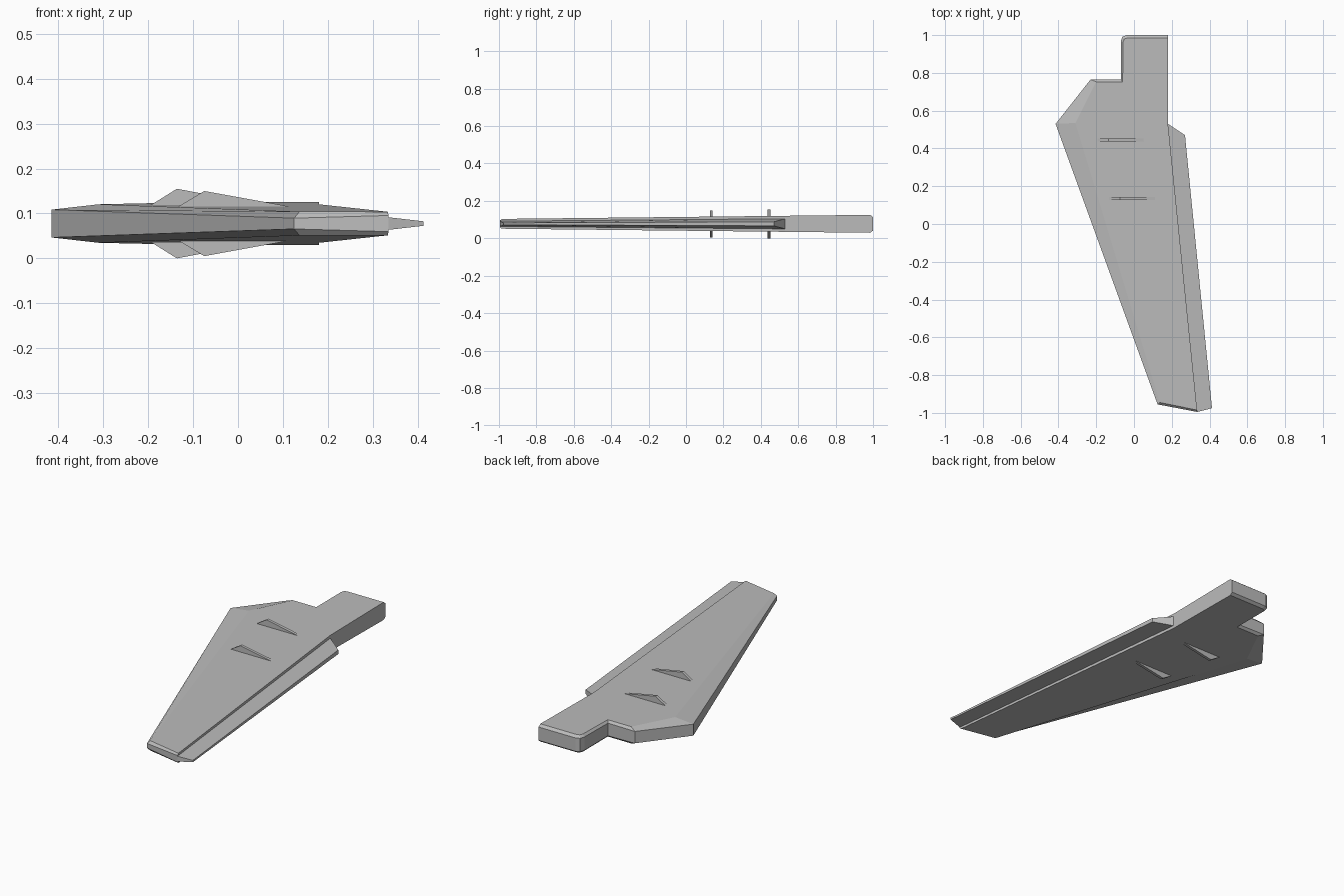
import bpy
import bmesh

cube = bpy.data.objects.get("Cube")
if cube:
    bpy.data.objects.remove(cube, do_unlink=True)

MID = 0.0775  # height of the wing's symmetry plane

grey = bpy.data.materials.new("matte_grey")
grey.use_nodes = True
grey.diffuse_color = (0.5, 0.5, 0.5, 1)
grey.node_tree.nodes["Principled BSDF"].inputs["Base Color"].default_value = (0.5, 0.5, 0.5, 1)


def skin_half(y):
    """Half thickness of the wing, thinning evenly towards the tip."""
    return 0.037 + 0.011 * y


def loft(name, rings):
    """Join closed rings of points with quads and cap both ends."""
    bm = bmesh.new()
    loops = [[bm.verts.new(p) for p in ring] for ring in rings]
    n = len(loops[0])
    for a, b in zip(loops, loops[1:]):
        for i in range(n):
            j = (i + 1) % n
            bm.faces.new((a[i], a[j], b[j], b[i]))
    bm.faces.new(loops[0])
    bm.faces.new(loops[-1])
    bmesh.ops.recalc_face_normals(bm, faces=bm.faces)
    mesh = bpy.data.meshes.new(name)
    bm.to_mesh(mesh)
    bm.free()
    mesh.materials.append(grey)
    obj = bpy.data.objects.new(name, mesh)
    bpy.context.collection.objects.link(obj)
    return obj


# Wing panel: rim x, rim y, rim half height, flat skin x, flat skin y
outline = [
    (0.18, 1.0, 0.036, 0.18, 0.985),
    (-0.04, 1.0, 0.036, -0.035, 0.985),
    (-0.062, 0.991, 0.036, -0.051, 0.98),
    (-0.07, 0.965, 0.036, -0.058, 0.963),
    (-0.07, 0.765, 0.034, -0.06, 0.753),
    (-0.23, 0.765, 0.032, -0.20, 0.753),
    (-0.415, 0.53, 0.031, -0.31, 0.535),
    (0.125, -0.955, 0.012, 0.137, -0.945),
    (0.335, -0.995, 0.018, 0.334, -0.985),
    (0.18, 0.53, 0.030, 0.18, 0.53),
]


def skin(side):
    return [(x, y, MID + side * skin_half(y)) for _, _, _, x, y in outline]


def rim(side):
    return [(x, y, MID + side * h) for x, y, h, _, _ in outline]


loft("wing_panel", [skin(-1), rim(-1), rim(1), skin(1)])

# Tapered edge flap along the straight side
flap = [(0.18, 0.53, 0.027), (0.335, -0.995, 0.014),
        (0.413, -0.975, 0.005), (0.27, 0.47, 0.011)]
loft("edge_flap", [[(x, y, MID + s * h) for x, y, h in flap] for s in (-1, 1)])

# Thin fences, mirrored above and below the wing
for place, y, start, height in (("outer", 0.445, -0.198, 0.0775), ("inner", 0.135, -0.137, 0.0725)):
    for side_name, side in (("upper", 1), ("lower", -1)):
        base = skin_half(y) - 0.003
        profile = [(start, base), (start + 0.062, height), (start + 0.265, base)]
        loft(f"{place}_{side_name}_fence",
             [[(x, y + t, MID + side * z) for x, z in profile] for t in (-0.008, 0.008)])
